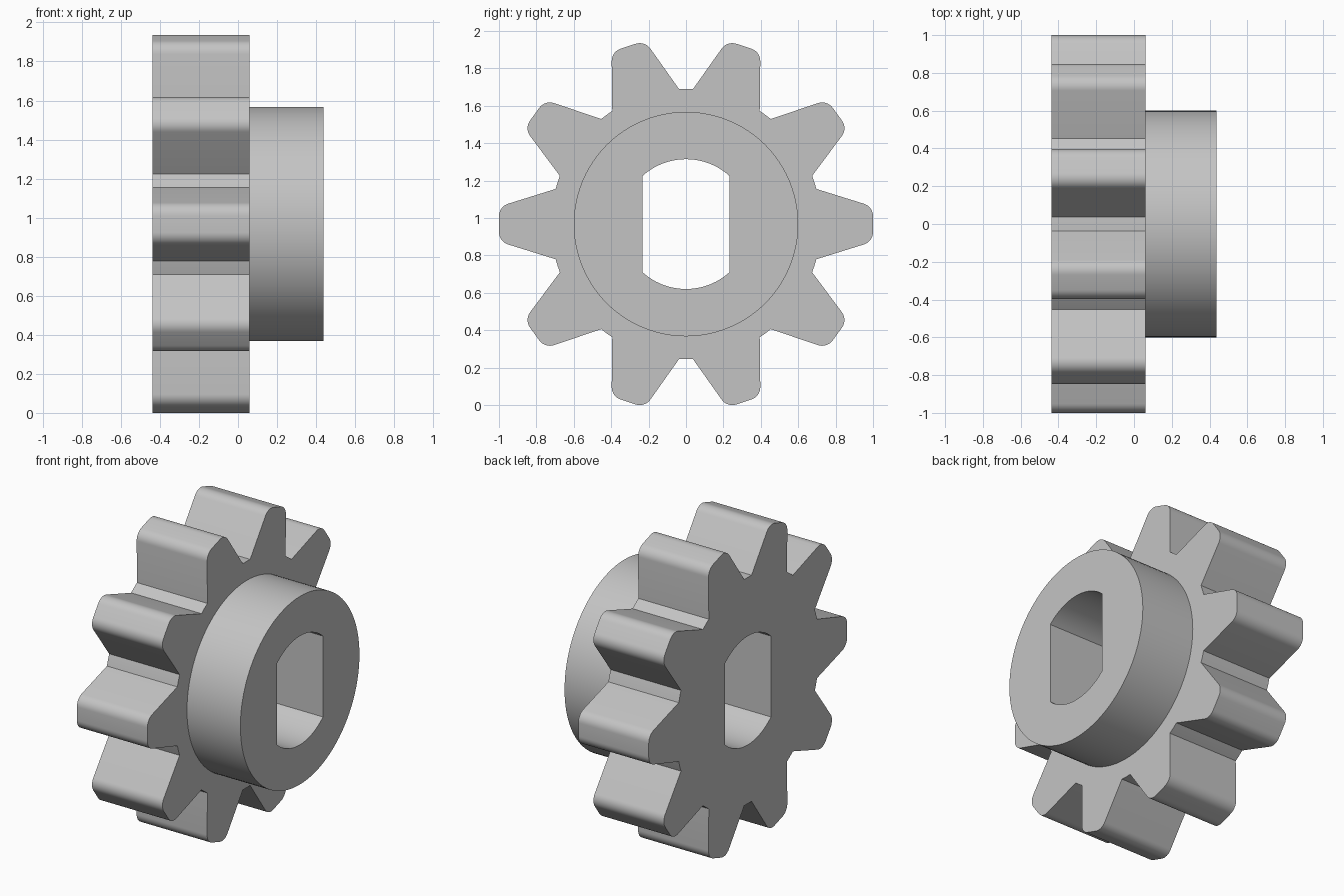
import bpy, bmesh
from math import sin, cos, radians, asin, pi

cube = bpy.data.objects.get("Cube")
if cube:
    bpy.data.objects.remove(cube, do_unlink=True)

TEETH = 10
AXIS_Z = 0.967                            # height of the shaft axis
BACK, STEP, FRONT = -0.437, 0.06, 0.437   # gear back face, shoulder, hub face
HUB_R, BORE_R, BORE_HALF = 0.60, 0.347, 0.232


def arc(cx, cy, r, start, end, steps):
    return [(cx + r * cos(start + (end - start) * i / steps),
             cy + r * sin(start + (end - start) * i / steps))
            for i in range(steps + 1)]


# One tooth pointing along its own axis, with rounded tip corners
root, tip_r, tip_y, turn = (0.697, 0.188), 0.07, 0.042, radians(72)
tooth = [(root[0], -root[1])]
tooth += arc(1 - tip_r, -tip_y, tip_r, -turn, 0, 8)
tooth += arc(1 - tip_r, tip_y, tip_r, 0, turn, 8)
tooth += [root, (0.722 * cos(pi / TEETH), 0.722 * sin(pi / TEETH))]

# Full outlines in the y-z plane
gear_outline = []
for k in range(TEETH):
    a = 2 * pi * k / TEETH
    gear_outline += [(u * cos(a) - v * sin(a), u * sin(a) + v * cos(a))
                     for u, v in tooth]
hub_outline = arc(0, 0, HUB_R, 0, 2 * pi, 96)[:-1]
half = asin(BORE_HALF / BORE_R)
bore_outline = (arc(0, 0, BORE_R, pi / 2 - half, pi / 2 + half, 24)
                + arc(0, 0, BORE_R, 1.5 * pi - half, 1.5 * pi + half, 24))

bm = bmesh.new()


def ring(outline, x):
    verts = [bm.verts.new((x, y, z + AXIS_Z)) for y, z in outline]
    return verts, [bm.edges.new((v, verts[(i + 1) % len(verts)]))
                   for i, v in enumerate(verts)]


def wall(a, b):
    n = len(a[0])
    for i in range(n):
        j = (i + 1) % n
        bm.faces.new((a[0][i], a[0][j], b[0][j], b[0][i]))


def cap(outer, inner):
    bmesh.ops.triangle_fill(bm, use_beauty=True, edges=outer[1] + inner[1],
                            normal=(1, 0, 0))


gear_back, gear_front = ring(gear_outline, BACK), ring(gear_outline, STEP)
hub_back, hub_front = ring(hub_outline, STEP), ring(hub_outline, FRONT)
bore_back, bore_front = ring(bore_outline, BACK), ring(bore_outline, FRONT)

# Flat faces, each with its opening
cap(gear_back, bore_back)
cap(gear_front, hub_back)
cap(hub_front, bore_front)
# Teeth, hub side and flat-sided bore
wall(gear_back, gear_front)
wall(hub_back, hub_front)
wall(bore_back, bore_front)
bmesh.ops.recalc_face_normals(bm, faces=bm.faces[:])

mesh = bpy.data.meshes.new("gear_with_hub")
bm.to_mesh(mesh)
bm.free()
gear = bpy.data.objects.new("gear_with_hub", mesh)
bpy.context.collection.objects.link(gear)

# Plain grey
grey = bpy.data.materials.new("light_grey")
grey.use_nodes = True
colour = (0.55, 0.55, 0.55, 1)
grey.diffuse_color = colour
for node in grey.node_tree.nodes:
    if node.type == 'BSDF_PRINCIPLED':
        node.inputs["Base Color"].default_value = colour
mesh.materials.append(grey)

bpy.ops.object.select_all(action='DESELECT')
gear.select_set(True)
bpy.context.view_layer.objects.active = gear
bpy.ops.object.shade_smooth_by_angle(angle=radians(30))
